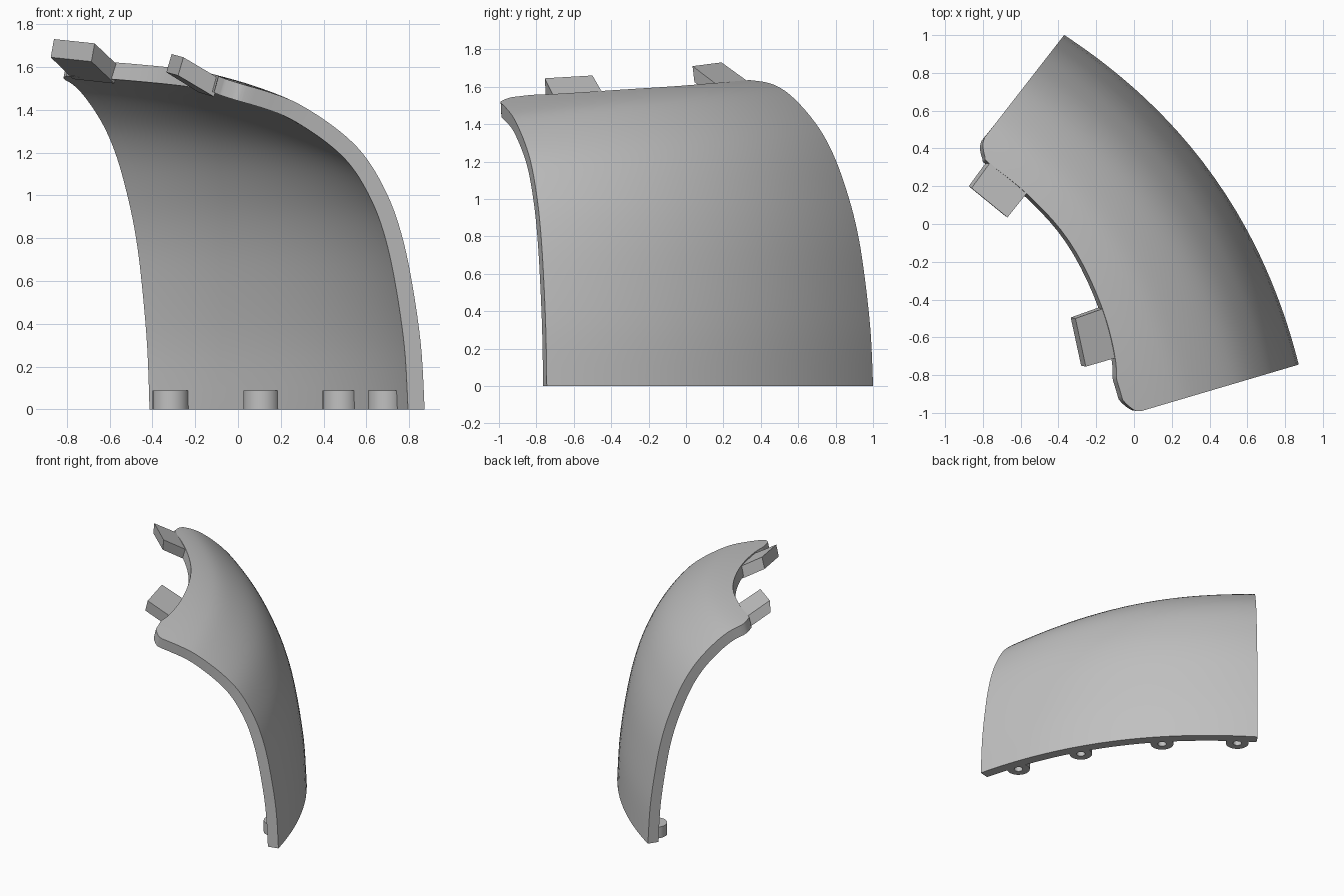
import bpy, bmesh, math
from mathutils import Vector

cube = bpy.data.objects.get("Cube")
if cube:
    bpy.data.objects.remove(cube, do_unlink=True)

grey = bpy.data.materials.new("plain grey")
grey.use_nodes = True
colour = (0.53, 0.53, 0.53, 1)
grey.diffuse_color = colour
grey.node_tree.nodes["Principled BSDF"].inputs["Base Color"].default_value = colour

CENTRE = Vector((-2.5, -1.74, 0))
A0, A1 = 16.45, 52.14
WALL = 0.08
# Wall profiles at both ends: inward distance, height
FRONT = [(0, 0), (.018, .3), (.063, .6), (.113, .82), (.18, 1.0), (.285, 1.175),
         (.414, 1.3), (.6, 1.42), (.75, 1.48), (.95, 1.535)]
BACK = [(0, 0), (.018, .3), (.06, .6), (.105, .82), (.17, 1.02), (.265, 1.23),
        (.385, 1.4), (.56, 1.555), (.72, 1.625), (.95, 1.665)]
# Upper rim: angle, radius
RIM = [(16.45, 2.648), (16.8, 2.612), (18.36, 2.571), (20.27, 2.569), (23.2, 2.612),
       (29.15, 2.668), (37.5, 2.715), (44.55, 2.71), (49.9, 2.693), (50.85, 2.708),
       (51.8, 2.749), (52.14, 2.786)]


def curve_at(points, t):
    """Smooth curve through points, t counted in points."""
    n = len(points) - 1
    i = min(int(t), n - 1)
    f = t - i
    a, b, c, d = (Vector(points[max(0, min(n, i + k))]) for k in (-1, 0, 1, 2))
    return b + 0.5 * f * (c - a + f * (2*a - 5*b + 4*c - d + f * (3*(b - c) + d - a)))


def polar(angle, radius, z=0):
    a = math.radians(angle)
    return CENTRE + Vector((radius * math.cos(a), radius * math.sin(a), z))


def foot_radius(angle):
    f = (angle - A0) / (A1 - A0)
    return 3.516 - 0.045 * f + 0.042 * math.sin(math.pi * f)


def make_object(name, bm, smooth=False):
    bmesh.ops.recalc_face_normals(bm, faces=bm.faces)
    mesh = bpy.data.meshes.new(name)
    bm.to_mesh(mesh)
    bm.free()
    mesh.materials.append(grey)
    obj = bpy.data.objects.new(name, mesh)
    bpy.context.collection.objects.link(obj)
    if smooth:
        bpy.ops.object.select_all(action="DESELECT")
        obj.select_set(True)
        bpy.context.view_layer.objects.active = obj
        bpy.ops.object.shade_smooth_by_angle(angle=math.radians(35))
    return obj


# Curved shell: a swept profile, trimmed at the rim and thickened
bm = bmesh.new()
ROWS, STEPS = 40, 5
columns = []
for k in range((len(RIM) - 1) * STEPS + 1):
    angle, rim = curve_at(RIM, k / STEPS)
    f = (angle - A0) / (A1 - A0)
    base = foot_radius(angle)
    rise = 1 + 0.01 * math.sin(math.pi * f)
    profile = [Vector(p).lerp(Vector(q), f) for p, q in zip(FRONT, BACK)]
    low, high = 0, len(profile) - 1
    for _ in range(30):
        mid = (low + high) / 2
        if curve_at(profile, mid).x < base - rim:
            low = mid
        else:
            high = mid
    column = []
    for r in range(ROWS + 1):
        d, z = curve_at(profile, low * r / ROWS)
        column.append(bm.verts.new(polar(angle, base - d, z * rise)))
    columns.append(column)
for c, n in zip(columns, columns[1:]):
    for r in range(ROWS):
        bm.faces.new((c[r], n[r], n[r + 1], c[r + 1]))
shell = make_object("curved_shell", bm)
if shell.data.polygons[0].normal.x < 0:
    shell.data.flip_normals()
solid = shell.modifiers.new("wall", "SOLIDIFY")
solid.thickness = WALL
solid.offset = -1
bpy.context.view_layer.objects.active = shell
shell.select_set(True)
bpy.ops.object.modifier_apply(modifier="wall")
# Flat foot
for v in shell.data.vertices:
    if v.co.z < 0.02:
        v.co.z = 0
bpy.ops.object.shade_smooth_by_angle(angle=math.radians(35))


# Rim tabs: sloping blocks with their roots sunk into the wall
def tab(name, tip_a, tip_b, root_b, root_a, down):
    corners = [Vector(p) for p in (tip_a, tip_b, root_b, root_a)]
    corners[2] += (corners[2] - corners[1]) * 0.08
    corners[3] += (corners[3] - corners[0]) * 0.08
    bm = bmesh.new()
    top = bm.faces.new([bm.verts.new(p) for p in corners])
    ext = bmesh.ops.extrude_face_region(bm, geom=[top], use_keep_orig=True)
    bmesh.ops.translate(bm, vec=Vector(down),
                        verts=[g for g in ext["geom"] if isinstance(g, bmesh.types.BMVert)])
    make_object(name, bm)


tab("front_tab", (-.255, -.755, 1.645), (-.31, -.5, 1.66),
    (-.17, -.45, 1.573), (-.1, -.71, 1.553), (-.025, .005, -.085))
tab("back_tab", (-.67, .035, 1.71), (-.86, .19, 1.73),
    (-.765, .32, 1.636), (-.57, .16, 1.615), (-.015, .01, -.085))


# Pierced lugs along the inside of the foot
def lug(name, angle, height=0.088, sides=32):
    bm = bmesh.new()
    centre = polar(angle, foot_radius(angle) - WALL - 0.03)
    rings = []
    for radius, z in ((.085, 0), (.085, height), (.032, height), (.032, 0)):
        rings.append([bm.verts.new(centre + Vector((
            radius * math.cos(2 * math.pi * i / sides),
            radius * math.sin(2 * math.pi * i / sides), z))) for i in range(sides)])
    for a, b in zip(rings, rings[1:] + rings[:1]):
        for i in range(sides):
            j = (i + 1) % sides
            bm.faces.new((a[i], a[j], b[j], b[i]))
    make_object(name, bm, smooth=True)


for i, angle in enumerate((20.9, 29.6, 40.1, 49.6)):
    lug(f"foot_lug_{i + 1}", angle)
